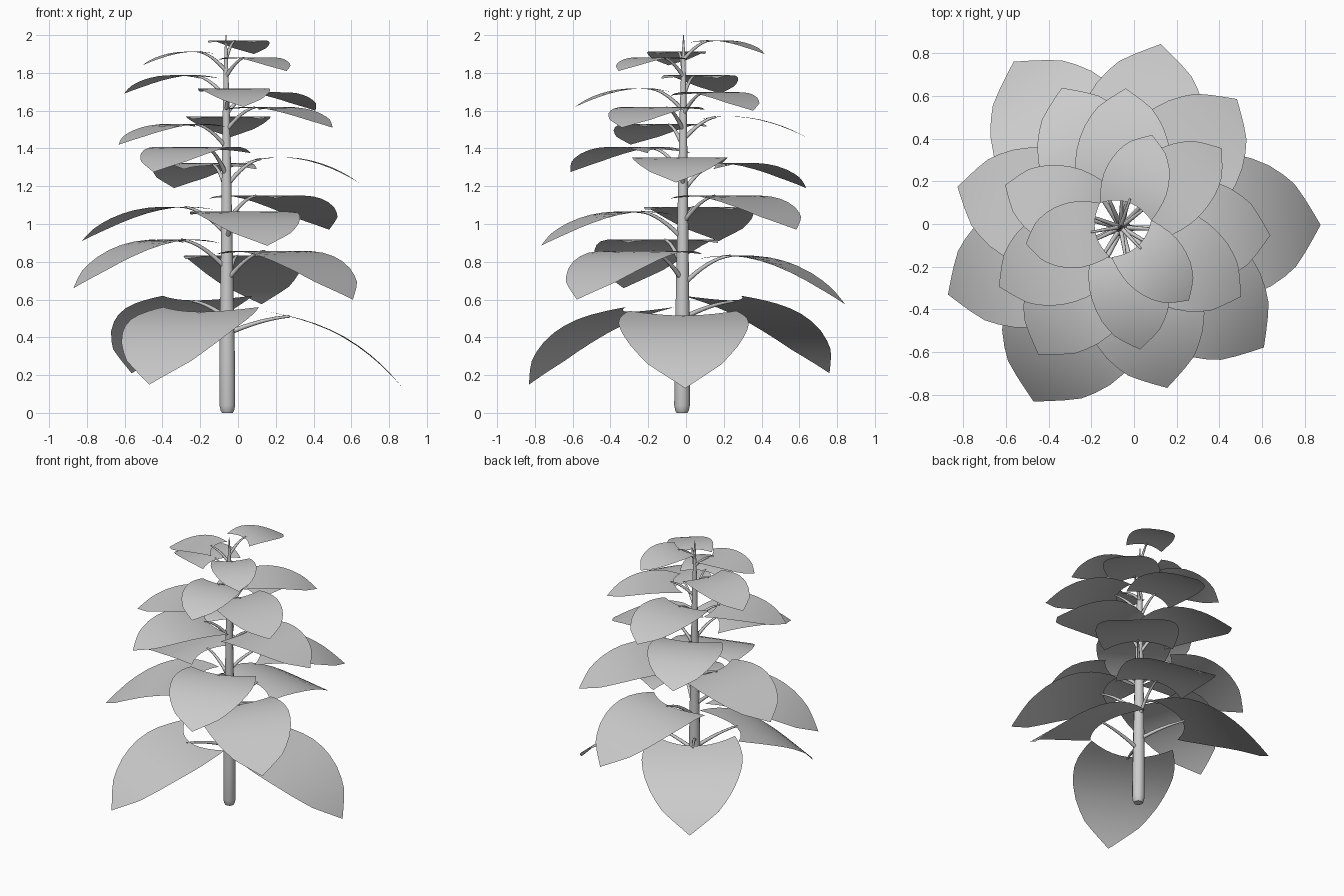
import bpy
from math import cos, sin, radians
from mathutils import Vector

if "Cube" in bpy.data.objects:
    bpy.data.objects.remove(bpy.data.objects["Cube"])

# Outline of a leaf: (distance along, half width as a share of the maximum)
OUTLINE = [(0, .82), (.07, .88), (.15, .93), (.25, .98), (.36, 1), (.47, .975), (.57, .92),
           (.68, .82), (.77, .69), (.84, .56), (.9, .37), (.95, .19), (1, 0)]
ACROSS = 10

# Tiers: corner radius, half width, notch depth, start slope, total drop, curve power, stalk drop
# then three leaves: angle, tip radius, tip height
TIERS = [
    ((.19, .345, .12, -.14, .41, 2.8, .12), [(1, .93, .13), (123, .93, .21), (243, .91, .15)]),
    ((.14, .31, .10, .17, .24, 2, .14), [(-40, .87, .60), (78, .88, .575), (201, .87, .66)]),
    ((.12, .285, .09, .14, .165, 2, .13), [(166, .79, .91), (286, .78, .885), (48, .81, .97)]),
    ((.085, .255, .075, .20, .10, 2, .12), [(-3, .70, 1.22), (237, .71, 1.275), (113, .71, 1.19)]),
    ((.09, .225, .065, .11, .095, 2, .11), [(-30, .65, 1.51), (88, .65, 1.46), (206, .635, 1.42)]),
    ((.09, .19, .055, .12, .08, 2, .10), [(160, .575, 1.69), (279, .58, 1.62), (38, .60, 1.60)]),
    ((.075, .155, .045, .085, .06, 2, .09), [(-47, .47, 1.81), (190, .45, 1.84), (71, .455, 1.90)]),
]


def axis(z):
    """Centre of the slightly leaning stem at height z."""
    return Vector((-.056 - .004 * z, -.021 + .004 * z, z))


def tube(name, points, sides):
    """Tapered tube through (position, radius) pairs."""
    curve = bpy.data.curves.new(name, 'CURVE')
    curve.dimensions = '3D'
    curve.bevel_depth = 1
    curve.bevel_resolution = sides
    curve.use_fill_caps = True
    spline = curve.splines.new('POLY')
    spline.points.add(len(points) - 1)
    for p, (co, r) in zip(spline.points, points):
        p.co = (*co, 1)
        p.radius = r
    spline.use_smooth = True
    ob = bpy.data.objects.new(name, curve)
    bpy.context.collection.objects.link(ob)


def leaf(name, tier, angle, tip_r, tip_z):
    r0, half, notch, slope, drop, power, stalk = tier
    a = radians(angle)
    out, side = Vector((cos(a), sin(a), 0)), Vector((-sin(a), cos(a), 0))
    origin = axis(tip_z)
    origin.z = 0
    length, z0 = tip_r - r0, tip_z + drop

    def height(s):
        return z0 + slope * s - (slope + drop) * max(s, 0) ** power

    def spot(r):
        return origin + out * r + Vector((0, 0, height((r - r0) / length)))

    # Blade: arched sheet with a notched base and pointed tip
    verts, faces = [], []
    for t, w in OUTLINE:
        for j in range(ACROSS + 1):
            u = 2 * j / ACROSS - 1
            r = r0 + length * t + notch * (1 - u * u) * (1 - t)
            verts.append(spot(r) + side * (u * w * half))
            if w == 0:
                break
    n = ACROSS + 1
    last = len(OUTLINE) - 2
    for i in range(last):
        for j in range(ACROSS):
            k = i * n + j
            faces.append((k, k + n, k + n + 1, k + 1))
    faces += [(last * n + j, len(verts) - 1, last * n + j + 1) for j in range(ACROSS)]
    mesh = bpy.data.meshes.new(name)
    mesh.from_pydata(verts, [], faces)
    mesh.shade_smooth()
    bpy.context.collection.objects.link(bpy.data.objects.new(name, mesh))

    # Stalk: bends up from the stem and meets the notch
    end = spot(r0 + notch + .02)
    start = axis(z0 - stalk)
    r_end = r0 + notch + .02
    bend = origin + out * (r_end * .55) + Vector((0, 0, end.z - .012))
    thick = .007 + .015 * half
    pts = []
    for i in range(9):
        t = i / 8
        co = start * (1 - t) ** 2 + bend * (2 * t * (1 - t)) + end * t * t
        pts.append((co, thick * (1.15 - .6 * t)))
    tube(name + "_stalk", pts, 2)


# Stem: tapered, rounded foot, thin point
STEM = [(0, .030), (.012, .037), (.04, .043), (.3, .042), (.6, .037), (1, .030), (1.3, .025),
        (1.6, .019), (1.8, .013), (1.92, .008), (2, .002)]
tube("stem", [(axis(z), r) for z, r in STEM], 4)

for i, (tier, leaves) in enumerate(TIERS):
    for j, (angle, tip_r, tip_z) in enumerate(leaves):
        leaf(f"leaf_{i + 1}_{j + 1}", tier, angle, tip_r, tip_z)
